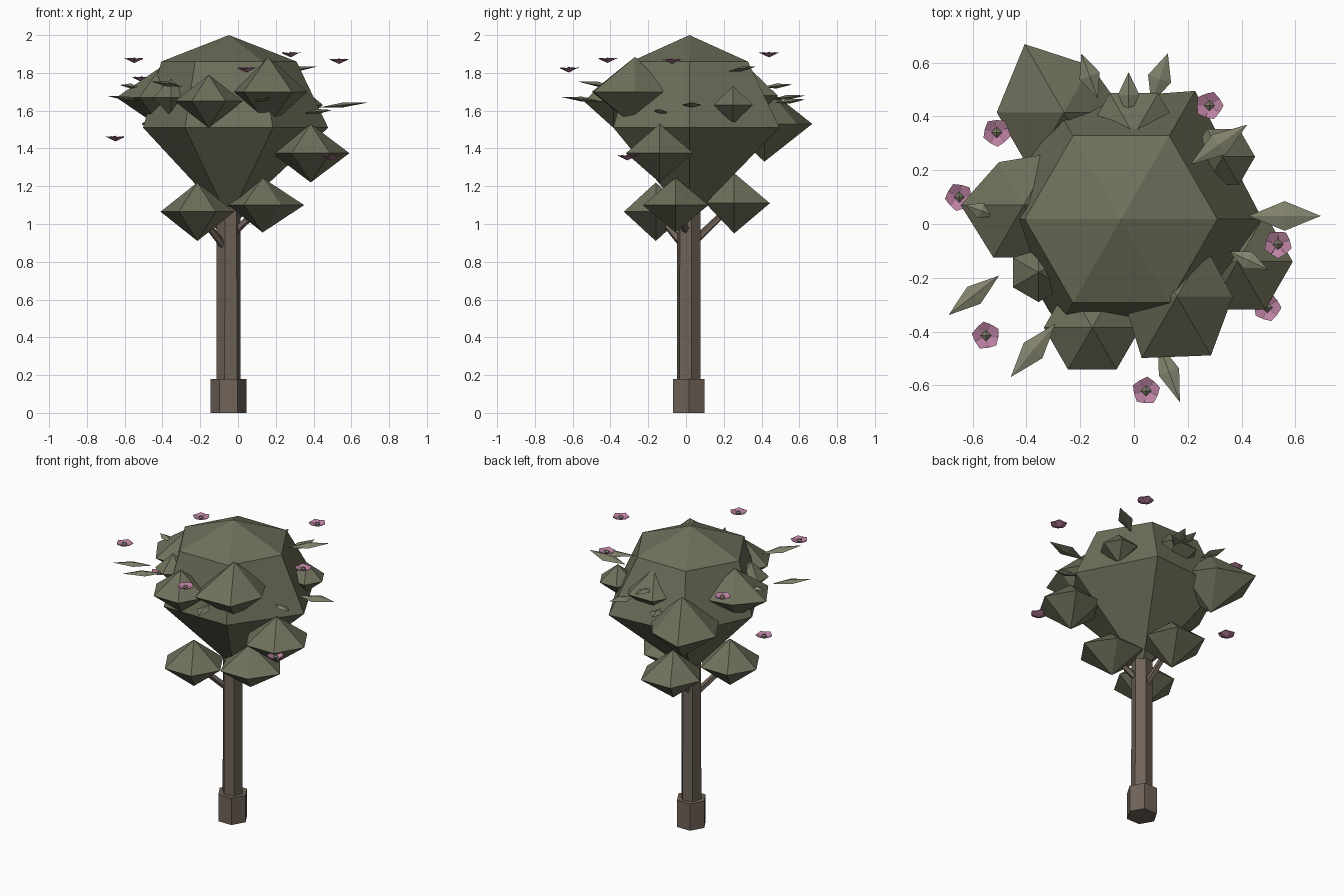
import bpy, bmesh
from math import sin, cos, pi, radians
from mathutils import Vector, Matrix

if "Cube" in bpy.data.objects:
    bpy.data.objects.remove(bpy.data.objects["Cube"])


def material(name, rgb):
    m = bpy.data.materials.new(name)
    m.diffuse_color = (*rgb, 1)
    m.use_nodes = True
    m.node_tree.nodes["Principled BSDF"].inputs["Base Color"].default_value = m.diffuse_color
    return m


BARK = material("bark", (0.16, 0.125, 0.10))
LEAF = material("foliage", (0.16, 0.16, 0.105))
PALE = material("pale_leaf", (0.22, 0.22, 0.15))
PINK = material("petal_pink", (0.50, 0.22, 0.36))


def add_mesh(name, verts, faces, mat):
    me = bpy.data.meshes.new(name)
    me.from_pydata([tuple(v) for v in verts], [], faces)
    bm = bmesh.new()
    bm.from_mesh(me)
    bmesh.ops.recalc_face_normals(bm, faces=bm.faces)
    bm.to_mesh(me)
    bm.free()
    me.materials.append(mat)
    ob = bpy.data.objects.new(name, me)
    bpy.context.collection.objects.link(ob)
    return ob


def lathe(name, center, rings, top, bottom, mat, sides=6, turn=0.0, wobble=None):
    """Faceted solid: rings of (radius, z) bottom to top, closed at poles.
    wobble scales the corners of the first ring for an irregular outline."""
    cx, cy, cz = center
    verts = []
    for k, (r, z) in enumerate(rings):
        for i in range(sides):
            s = r * (wobble[i] if wobble and k == 0 else 1)
            a = turn + 2 * pi * i / sides
            verts.append((cx + s * cos(a), cy + s * sin(a), cz + z))
    b, t = len(verts), len(verts) + 1
    verts += [(cx, cy, cz + bottom), (cx, cy, cz + top)]
    last = (len(rings) - 1) * sides
    faces = []
    for i in range(sides):
        j = (i + 1) % sides
        faces += [(b, j, i), (t, last + i, last + j)]
        for k in range(0, last, sides):
            faces.append((k + i, k + j, k + sides + j, k + sides + i))
    return add_mesh(name, verts, faces, mat)


def rod(name, a, b, r, sides=5):
    a, b = Vector(a), Vector(b)
    q = (b - a).to_track_quat('Z', 'Y')
    ring = [q @ Vector((r * cos(2 * pi * i / sides), r * sin(2 * pi * i / sides), 0))
            for i in range(sides)]
    verts = [a + v for v in ring] + [b + v * 0.8 for v in ring]
    faces = [(i, (i + 1) % sides, sides + (i + 1) % sides, sides + i) for i in range(sides)]
    faces += [tuple(range(sides)), tuple(range(sides, 2 * sides))]
    return add_mesh(name, verts, faces, BARK)


# trunk and root collar
TX, TY = -0.05, 0.015
lathe("trunk_base", (TX, TY, 0), [(0.096, 0), (0.096, 0.18)], 0.18, 0, BARK)
lathe("trunk", (TX, TY, 0), [(0.066, 0.1), (0.064, 1.15)], 1.15, 0.1, BARK, turn=radians(12))

# main crown
lathe("crown", (-0.048, 0.018, 1.51), [(0.505, 0), (0.358, 0.35)], 0.49, -0.49, LEAF,
      wobble=(1.04, 1.09, 1.0, 0.9, 0.92, 0.92))

# leaf clusters: x, y, z, radius, half height, corner wobble
clusters = [
    (-0.215, -0.16, 1.065, 0.195, 0.155, None),
    (0.13, -0.055, 1.10, 0.20, 0.145, (1.1, 1, 1, 0.9, 1, 1)),
    (-0.085, 0.255, 1.11, 0.195, 0.16, (1, 1.12, 1.1, 1, 0.9, 0.9)),
    (0.385, -0.14, 1.375, 0.205, 0.155, None),
    (-0.26, 0.415, 1.53, 0.25, 0.20, (0.9, 0.8, 1.17, 1, 1, 1)),
    (-0.41, 0.07, 1.67, 0.225, 0.16, (1, 1, 0.82, 1.04, 1, 1)),
    (0.16, -0.27, 1.70, 0.225, 0.185, (0.92, 0.95, 1, 0.9, 1.17, 1.12)),
    (-0.155, -0.385, 1.65, 0.18, 0.14, None),
    (-0.355, -0.18, 1.67, 0.11, 0.10, None),
    (0.33, 0.25, 1.63, 0.12, 0.10, None),
    (0.0, 0.33, 1.68, 0.18, 0.15, None),
]
for i, (x, y, z, r, h, w) in enumerate(clusters):
    lathe(f"leaf_cluster_{i}", (x, y, z), [(r, 0)], h, -h, LEAF, wobble=w,
          turn=radians(30 if i == 8 else 0))

# branches reaching the three low clusters
for i, z0 in enumerate((0.85, 0.93, 0.88)):
    rod(f"branch_{i}", (TX, TY, z0), clusters[i][:3], 0.022)

# single leaves: x, y, z of the middle, heading, length, width
leaves = [
    (0.56, 0.03, 1.63, 0, 0.27, 0.11), (-0.595, -0.265, 1.665, 218, 0.24, 0.08),
    (-0.375, -0.47, 1.74, 230, 0.26, 0.09), (0.13, -0.55, 1.66, 290, 0.24, 0.08),
    (0.315, 0.295, 1.82, 35, 0.26, 0.09), (0.425, -0.135, 1.595, 335, 0.16, 0.07),
    (0.095, 0.54, 1.67, 72, 0.20, 0.09), (-0.02, 0.48, 1.73, 90, 0.17, 0.08),
    (-0.165, 0.55, 1.65, 110, 0.18, 0.08), (-0.57, 0.05, 1.73, 160, 0.12, 0.06),
]
for i, (x, y, z, a, l, w) in enumerate(leaves):
    m = (Matrix.Translation((x, y, z)) @ Matrix.Rotation(radians(a), 4, 'Z')
         @ Matrix.Rotation(radians(-6), 4, 'Y'))
    pts = [(-l / 2, 0, 0), (0, w / 2, 0), (l / 2, 0, 0), (0, -w / 2, 0),
           (0, 0, 0.014), (0, 0, -0.012)]
    faces = [(k, (k + 1) % 4, 4) for k in range(4)] + [((k + 1) % 4, k, 5) for k in range(4)]
    add_mesh(f"leaf_{i}", [m @ Vector(p) for p in pts], faces, PALE)

# blossoms: five upturned petals with a small faceted centre
blossoms = [
    (0.28, 0.44, 1.90), (-0.51, 0.34, 1.77), (-0.65, 0.10, 1.455),
    (-0.55, -0.415, 1.87), (0.045, -0.62, 1.82), (0.495, -0.31, 1.355),
    (0.535, -0.075, 1.865),
]
for i, c in enumerate(blossoms):
    verts, faces = [], []
    for k in range(5):
        a = 2 * pi * k / 5 + i
        ring = [(0, 0, -0.015), (0.046, -0.62, 0.006), (0.053, 0, 0.01), (0.046, 0.62, 0.006)]
        top = [(c[0] + r * cos(a + d), c[1] + r * sin(a + d), c[2] + h) for r, d, h in ring]
        n = len(verts)
        verts += top
        verts += [(x, y, z - 0.003) for x, y, z in top]
        faces += [(n, n + 1, n + 2, n + 3), (n + 7, n + 6, n + 5, n + 4)]
        faces += [(n + s, n + 4 + s, n + 4 + (s + 1) % 4, n + (s + 1) % 4) for s in range(4)]
    add_mesh(f"blossom_petals_{i}", verts, faces, PINK)
    lathe(f"blossom_centre_{i}", c, [(0.02, 0)], 0.013, -0.013, PALE, sides=4)
